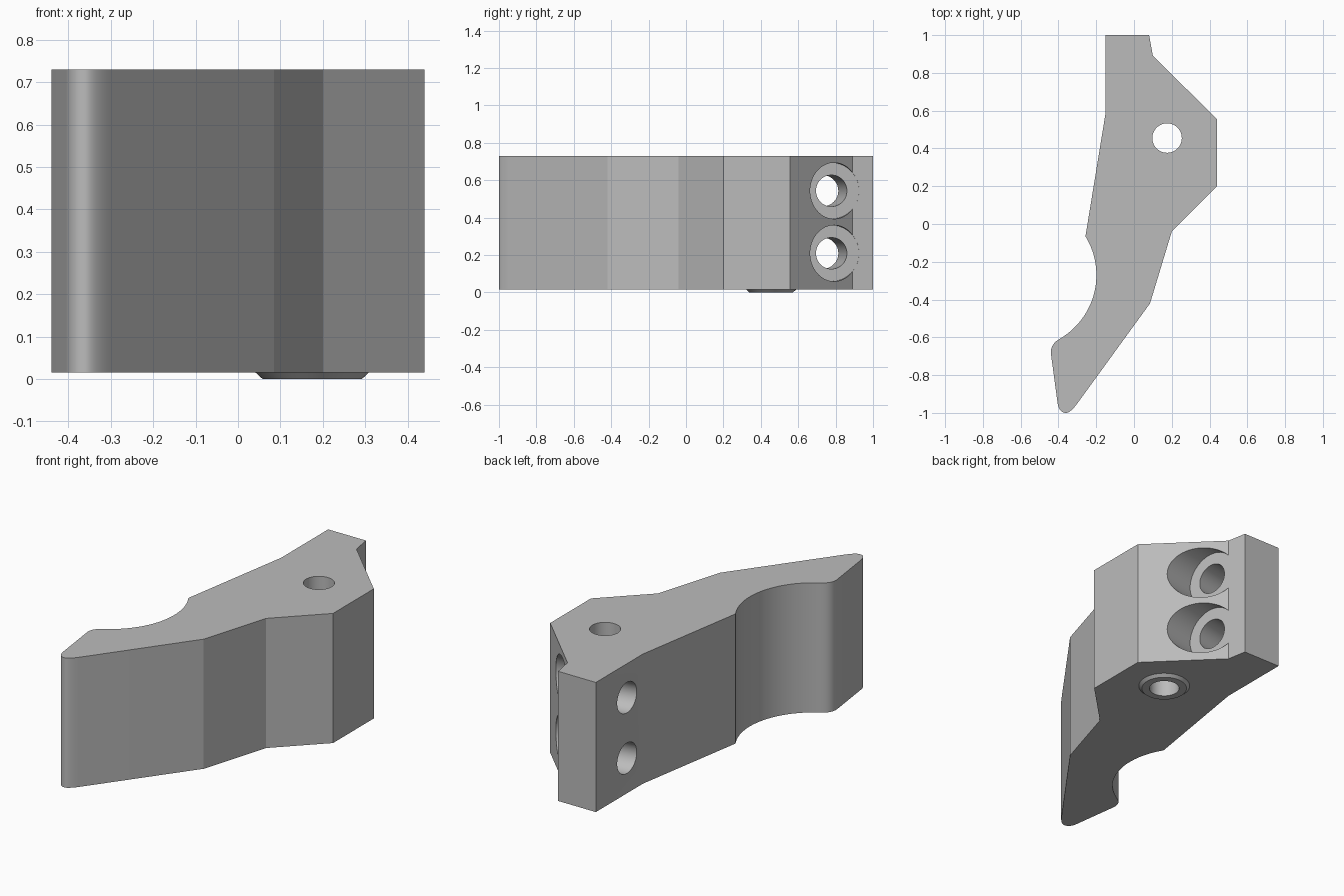
import bpy, bmesh, math
from mathutils import Vector

cube = bpy.data.objects.get("Cube")
if cube:
    bpy.data.objects.remove(cube, do_unlink=True)

BASE, TOP = 0.015, 0.73

grey = bpy.data.materials.new("light grey")
grey.use_nodes = True
grey.diffuse_color = (0.5, 0.5, 0.5, 1)
grey.node_tree.nodes["Principled BSDF"].inputs["Base Color"].default_value = (0.5, 0.5, 0.5, 1)


def bezier(a, c, b, n=8):
    """Rounded corner from a to b, pulled toward c."""
    a, b, c = Vector(a), Vector(b), Vector(c)
    return [a * (1 - t) ** 2 + c * 2 * t * (1 - t) + b * t * t
            for t in (i / n for i in range(n + 1))]


def arc(centre, radius, start, end, n=28):
    return [Vector(centre) + radius * Vector((math.cos(a), math.sin(a)))
            for a in (math.radians(start + (end - start) * i / n) for i in range(n + 1))]


def make_object(name, bm):
    bmesh.ops.recalc_face_normals(bm, faces=bm.faces)
    mesh = bpy.data.meshes.new(name)
    bm.to_mesh(mesh)
    bm.free()
    mesh.materials.append(grey)
    ob = bpy.data.objects.new(name, mesh)
    bpy.context.collection.objects.link(ob)
    return ob


def cylinder(name, start, axis, length, r1, r2=None):
    """Cylinder or cone from start along axis."""
    bm = bmesh.new()
    bmesh.ops.create_cone(bm, cap_ends=True, segments=64, radius1=r1,
                          radius2=r1 if r2 is None else r2, depth=length)
    ob = make_object(name, bm)
    axis = Vector(axis).normalized()
    ob.rotation_euler = axis.to_track_quat('Z', 'Y').to_euler()
    ob.location = Vector(start) + axis * length / 2
    return ob


def combine(target, tool, operation):
    mod = target.modifiers.new(tool.name, 'BOOLEAN')
    mod.operation, mod.solver, mod.object = operation, 'EXACT', tool
    bpy.context.view_layer.update()
    bpy.context.view_layer.objects.active = target
    bpy.ops.object.modifier_apply(modifier=mod.name)
    bpy.data.objects.remove(tool, do_unlink=True)


# Bracket outline: angular mounting side, concave scoop, rounded toe
outline = [Vector(p) for p in (
    (-0.15, 0.59), (-0.15, 1.0), (0.08, 1.0), (0.10, 0.89), (0.44, 0.555),
    (0.44, 0.20), (0.20, -0.04), (0.085, -0.42))]
outline += bezier((-0.30, -0.95), (-0.337, -1.0), (-0.36, -1.0))
outline += bezier((-0.36, -1.0), (-0.398, -1.0), (-0.405, -0.945))[1:]
outline += bezier((-0.438, -0.70), (-0.45, -0.64), (-0.395, -0.609))
outline += arc((-0.59, -0.27), 0.391, -60, 31.6)[1:]

bm = bmesh.new()
face = bm.faces.new([bm.verts.new((p.x, p.y, BASE)) for p in outline])
extruded = bmesh.ops.extrude_face_region(bm, geom=[face], use_keep_orig=True)
bmesh.ops.translate(bm, vec=(0, 0, TOP - BASE),
                    verts=[v for v in extruded["geom"] if isinstance(v, bmesh.types.BMVert)])
bracket = make_object("bracket_body", bm)

# Tapered locating boss under the pivot hole
pivot = Vector((0.175, 0.455, 0))
boss = cylinder("boss", pivot, (0, 0, 1), 0.02, 0.117, 0.139)
combine(bracket, boss, 'UNION')
combine(bracket, cylinder("pivot_hole", pivot - Vector((0, 0, 0.1)), (0, 0, 1), 1, 0.078), 'DIFFERENCE')

# Two tilted bolt holes, each with a counterbore
axis = Vector((0.11, 0.02, 0)).normalized()
for z in (0.209, 0.543):
    seat = Vector((0.12, 0.778, z)) - axis * 0.002
    combine(bracket, cylinder("counterbore", seat, axis, 0.6, 0.15), 'DIFFERENCE')
    combine(bracket, cylinder("bolt_hole", seat - axis * 0.5, axis, 0.8, 0.084), 'DIFFERENCE')

# Smooth curved walls, sharp corners
bpy.ops.object.select_all(action='DESELECT')
bracket.select_set(True)
bpy.context.view_layer.objects.active = bracket
bpy.ops.object.shade_smooth_by_angle(angle=math.radians(15))
